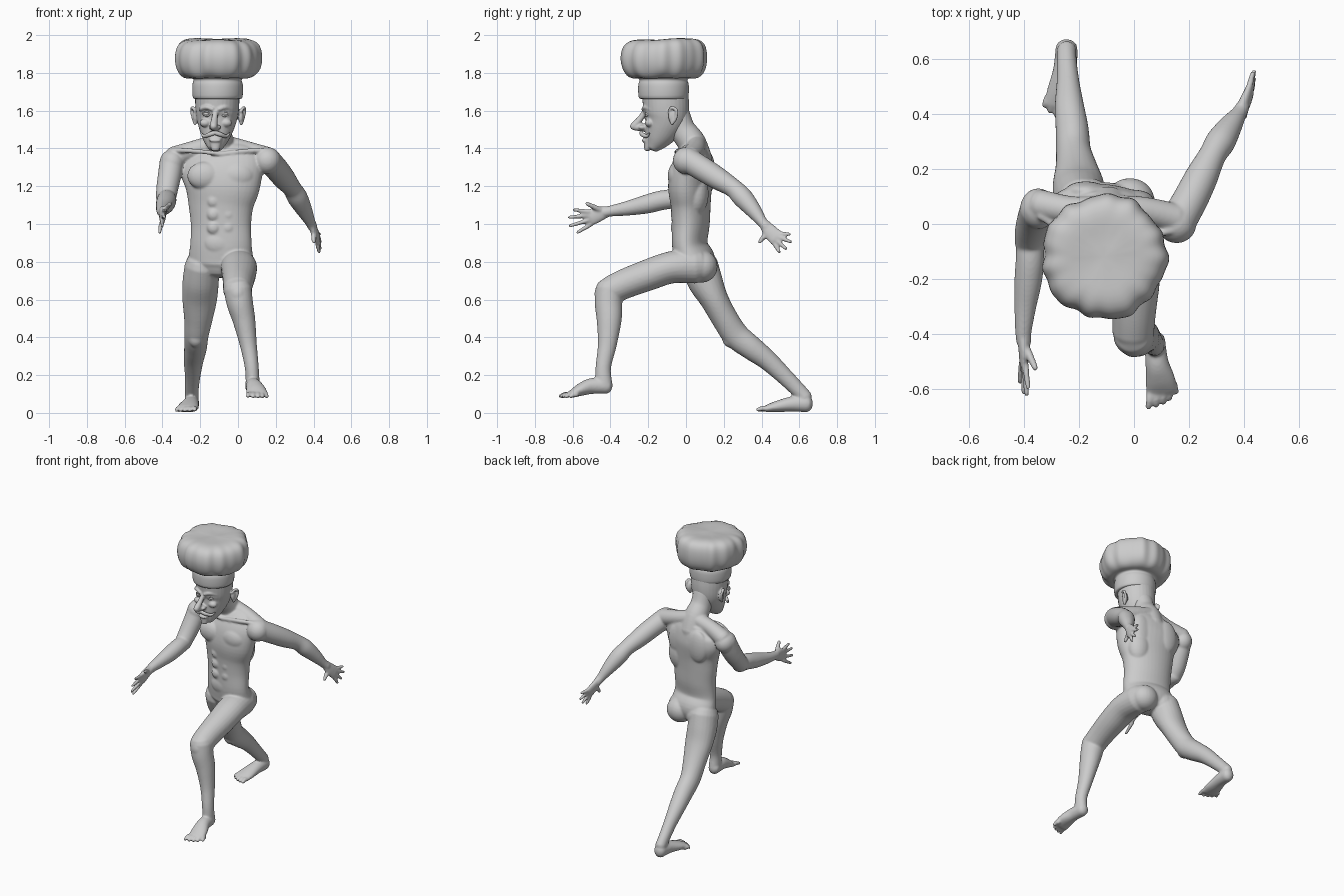
import bpy, bmesh, math
from mathutils import Vector, Matrix

def smooth_path(pts, steps=5):
    """Catmull-Rom through (x, y, z, r1, r2) points."""
    P = [pts[0]] + list(pts) + [pts[-1]]
    out = []
    for i in range(1, len(P) - 2):
        for s in range(steps):
            t = s / steps
            out.append([0.5 * (2*b + (c-a)*t + (2*a-5*b+4*c-d)*t*t + (3*b-a-3*c+d)*t**3)
                        for a, b, c, d in zip(*P[i-1:i+3])])
    out.append(list(pts[-1]))
    return out

def tube(bm, pts, ref=(1, 0, 0), n=24, cap=0.8):
    """Loft of ellipses with rounded ends; r1 lies along ref."""
    pts = [p if len(p) == 5 else (*p, p[3]) for p in pts]
    path = smooth_path(pts)
    rings = []
    for i, p in enumerate(path):
        a, b = path[max(i-1, 0)], path[min(i+1, len(path)-1)]
        t = (Vector(b[:3]) - Vector(a[:3])).normalized()
        c, r = Vector(p[:3]), min(p[3], p[4]) * cap
        offs = [0]
        if i == 0:
            offs = [-80, -60, -30, 0]
        elif i == len(path) - 1:
            offs = [0, 30, 60, 80]
        for o in offs:
            o = math.radians(o)
            rings.append((c + t * r * math.sin(o), t, p[3]*math.cos(o), p[4]*math.cos(o)))
    loops = []
    for c, t, r1, r2 in rings:
        s = Vector(ref)
        s = (s - t * s.dot(t)).normalized()
        u = t.cross(s)
        loops.append([bm.verts.new(c + s*r1*math.cos(k*math.tau/n) + u*r2*math.sin(k*math.tau/n))
                      for k in range(n)])
    for A, B in zip(loops, loops[1:]):
        for k in range(n):
            bm.faces.new((A[k], A[(k+1) % n], B[(k+1) % n], B[k]))
    bm.faces.new(loops[0][::-1])
    bm.faces.new(loops[-1])

def ball(bm, c, r):
    r = (r, r, r) if isinstance(r, (int, float)) else r
    bmesh.ops.create_uvsphere(bm, u_segments=24, v_segments=14, radius=1,
                              matrix=Matrix.Translation(c) @ Matrix.Diagonal((*r, 1)))

def finish(bm, name, voxel=0, iters=0):
    bmesh.ops.recalc_face_normals(bm, faces=bm.faces[:])
    for f in bm.faces:
        f.smooth = True
    me = bpy.data.meshes.new(name)
    bm.to_mesh(me)
    bm.free()
    ob = bpy.data.objects.new(name, me)
    bpy.context.collection.objects.link(ob)
    if voxel:
        m = ob.modifiers.new("fuse", 'REMESH')
        m.mode, m.voxel_size, m.use_smooth_shade = 'VOXEL', voxel, True
        m = ob.modifiers.new("soften", 'SMOOTH')
        m.factor, m.iterations = 0.5, iters
    return ob

def digits(bm, roots, tips, r, lift=(0, 0, 0)):
    for a, b in zip(roots, tips):
        a, b = Vector(a), Vector(b)
        m = (a + b) / 2 + Vector(lift)
        tube(bm, [(*a, r*1.1), (*m, r), (*b, r*0.8)], ref=(0.9, 0.1, 0.3), n=12)

body = bmesh.new()
# torso and neck
tube(body, [(-.09, .05, .76, .15, .09), (-.09, .045, .81, .172, .105), (-.09, .02, .89, .165, .09),
            (-.09, .025, 1.0, .162, .097), (-.09, .025, 1.1, .175, .102), (-.083, .022, 1.2, .203, .112),
            (-.085, .035, 1.29, .222, .108), (-.09, .05, 1.36, .2, .085), (-.095, .06, 1.40, .13, .06)],
     ref=(1, -.2, 0), n=40, cap=.5)
tube(body, [(-.095, .06, 1.34, .08), (-.1, .03, 1.43, .078, .075), (-.105, -.02, 1.5, .068, .07),
            (-.108, -.05, 1.58, .07)])
# trapezius, collar bones, chest, shoulder blades, spine hollow edges
for sx, sy, px in ((.15, .02, -.005), (-.34, .07, -.175)):
    tube(body, [(-.1, .055, 1.43, .05), ((sx-.1)/2, .05, 1.395, .05), (sx, sy, 1.355, .055)])
    tube(body, [(-.09, -.045, 1.37, .012), ((sx-.09)/2, -.045, 1.385, .013), (sx, sy-.04, 1.39, .014)])
    ball(body, (px, -.045 + (.01 if px < -.1 else 0), 1.255), (.094, .052, .075))
    ball(body, (px, .1 + (.02 if px < -.1 else -.01), 1.27), (.075, .035, .11))
    ball(body, (-.088 + (px + .09)*1.05, .05, 1.16), (.085, .07, .12))
# abdominals and buttocks
for z in (.98, 1.05, 1.12):
    for s in (-1, 1):
        ball(body, (-.09 + s*.038, -.055, z), (.036, .026, .036))
ball(body, (-.09, -.035, .9), (.09, .04, .07))
for x in (-.165, -.015):
    ball(body, (x, .085, .775), (.09, .082, .085))

# arms: shoulder, upper arm, forearm, palm
ball(body, (.155, .0, 1.335), (.072, .07, .072))
tube(body, [(.155, .0, 1.345, .066), (.205, .09, 1.29, .064), (.245, .17, 1.24, .06),
            (.285, .25, 1.19, .05), (.315, .30, 1.14, .054), (.35, .355, 1.075, .043),
            (.38, .40, 1.015, .029), (.395, .425, .985, .026)])
tube(body, [(.39, .415, 1.0, .02, .028), (.405, .445, .96, .02, .04), (.42, .48, .925, .016, .044)])
ball(body, (-.348, .055, 1.325), (.066, .075, .07))
tube(body, [(-.35, .055, 1.335, .064), (-.362, .02, 1.26, .062), (-.375, -.025, 1.185, .058),
            (-.382, -.07, 1.13, .052)])
tube(body, [(-.378, -.05, 1.135, .05), (-.378, -.13, 1.125, .052), (-.385, -.21, 1.105, .05),
            (-.395, -.3, 1.085, .04), (-.402, -.39, 1.07, .03), (-.4, -.43, 1.062, .027)])
tube(body, [(-.402, -.41, 1.068, .02, .028), (-.4, -.455, 1.055, .02, .04), (-.4, -.505, 1.035, .016, .044)])
# fingers and thumbs
digits(body, [(.418, .495, .95), (.425, .495, .93), (.425, .485, .908), (.42, .47, .893)],
       [(.432, .55, .945), (.436, .555, .905), (.436, .53, .868), (.43, .495, .85)], .0115)
digits(body, [(.4, .43, .955)], [(.402, .39, .905)], .014)
digits(body, [(-.395, -.51, 1.065), (-.398, -.52, 1.045), (-.402, -.515, 1.02), (-.407, -.5, 1.0)],
       [(-.385, -.595, 1.075), (-.39, -.62, 1.035), (-.4, -.615, .99), (-.415, -.575, .955)], .0115)
digits(body, [(-.39, -.455, 1.075)], [(-.358, -.525, 1.108)], .014)

# front leg
tube(body, [(.0, .05, .78, .09, .095), (.005, -.08, .77, .096, .085), (.005, -.2, .73, .09, .083),
            (.0, -.32, .685, .08, .079), (-.003, -.395, .65, .076, .076)])
tube(body, [(-.002, -.405, .655, .074, .074), (.01, -.41, .58, .07, .073), (.032, -.407, .49, .06, .066),
            (.055, -.417, .36, .045, .05), (.073, -.438, .24, .037, .041), (.078, -.435, .15, .037, .046)])
ball(body, (0, -.44, .63), (.048, .045, .055))
tube(body, [(.075, -.42, .143, .038, .042), (.083, -.5, .142, .042, .042),
            (.095, -.56, .122, .053, .033), (.1, -.605, .1, .058, .021)])
# back leg
tube(body, [(-.19, .07, .78, .092, .1), (-.198, .105, .69, .096, .092), (-.203, .15, .6, .092, .075),
            (-.21, .205, .5, .076, .07), (-.22, .265, .41, .064, .07), (-.225, .345, .345, .06, .064),
            (-.235, .43, .28, .053, .054), (-.24, .52, .195, .041, .045), (-.245, .6, .115, .036, .04),
            (-.245, .63, .08, .036, .04)])
ball(body, (-.222, .235, .4), (.045, .045, .055))
tube(body, [(-.245, .64, .05, .04, .046), (-.25, .56, .047, .044, .04),
            (-.262, .48, .033, .055, .03), (-.27, .43, .023, .058, .02)])
# toes
digits(body, [(.06, -.61, .098), (.083, -.61, .098), (.104, -.605, .098), (.124, -.595, .096), (.143, -.58, .096)],
       [(.052, -.667, .088), (.08, -.66, .086), (.106, -.65, .086), (.13, -.635, .086), (.153, -.612, .086)],
       .0135, (0, 0, .006))
digits(body, [(-.23, .43, .02), (-.253, .43, .02), (-.274, .435, .019), (-.294, .445, .018), (-.312, .46, .018)],
       [(-.228, .378, .016), (-.256, .385, .014), (-.282, .395, .014), (-.306, .41, .014), (-.326, .43, .014)],
       .0135, (0, 0, .006))
finish(body, "body", .006, 8)

# head: skull and jaw, nose, brows, cheeks, lips, goatee, ears
head = bmesh.new()
tube(head, [(-.12, -.178, 1.405, .04, .036), (-.118, -.155, 1.445, .066, .066), (-.115, -.128, 1.5, .09, .095),
            (-.112, -.107, 1.56, .108, .115), (-.11, -.105, 1.62, .116, .122), (-.11, -.112, 1.7, .118, .122)],
     n=32, cap=.4)
tube(head, [(-.118, -.215, 1.6, .014), (-.124, -.24, 1.56, .016), (-.129, -.272, 1.522, .02), (-.13, -.282, 1.516, .018)])
tube(head, [(-.121, -.215, 1.51, .022), (-.129, -.272, 1.514, .019)])
tube(head, [(-.119, -.205, 1.455, .036, .02), (-.12, -.205, 1.395, .022, .016)], cap=.6)
ball(head, (-.121, -.222, 1.442), (.032, .012, .009))
for s in (-1, 1):
    x = -.118 + s*.048
    ball(head, (-.123 + s*.018, -.232, 1.512), (.014, .02, .012))
    tube(head, [(-.118 + s*.016, -.225, 1.607, .011), (x, -.215, 1.618, .012), (x + s*.035, -.185, 1.607, .01)])
    ball(head, (x + s*.008, -.193, 1.535), (.03, .024, .022))
    # ears
    ex = -.105 + s*.12
    ball(head, (ex, -.072, 1.572), (.014, .022, .04))
    tube(head, [(ex, -.09, 1.595, .008), (ex + s*.014, -.075, 1.616, .009), (ex + s*.02, -.05, 1.6, .009),
                (ex + s*.012, -.055, 1.56, .009), (ex + s*.002, -.075, 1.532, .01)], n=12)
finish(head, "head", .005, 4)

# eyes with lids
eyes = bmesh.new()
for s in (-1, 1):
    x = -.118 + s*.048
    ball(eyes, (x, -.196, 1.583), (.02, .02, .014))
    for dz in (.012, -.012):
        tube(eyes, [(x - .022, -.2 - s*.006, 1.583, .004), (x, -.213, 1.583 + dz, .005),
                    (x + .022, -.2 + s*.006, 1.583, .004)], ref=(0, 0, 1), n=10)
finish(eyes, "eyes")

# moustache
tache = bmesh.new()
for s in (-1, 1):
    tube(tache, [(-.122, -.238, 1.484, .012, .009), (-.122 + s*.03, -.232, 1.474, .012, .01),
                 (-.121 + s*.058, -.208, 1.465, .009), (-.12 + s*.075, -.195, 1.48, .004)], ref=(0, 0, 1), n=12)
finish(tache, "moustache")

# hat: lathed profile with soft pleats and a dented crown
hat = bmesh.new()
profile = [(.112, 1.665), (.128, 1.66), (.134, 1.675), (.135, 1.735), (.131, 1.75), (.126, 1.758), (.13, 1.775),
           (.165, 1.768), (.198, 1.785), (.219, 1.82), (.228, 1.865), (.226, 1.91), (.214, 1.95),
           (.185, 1.973), (.14, 1.98), (.09, 1.976), (.045, 1.975)]
N, loops = 96, []
for i, (r, z) in enumerate(profile):
    puff = max(0, min(1, (i - 6) / 3)) * min(1, r / .2)
    ring = []
    for k in range(N):
        a = k * math.tau / N
        w = puff * (.004*math.cos(11*a + 1) + .005*math.cos(5*a) + .003*math.cos(17*a))
        x, y = (r + w)*math.cos(a), (r + w)*math.sin(a)
        dz = puff * (.004*math.sin(3*a) + (.05*y if z > 1.9 else 0) + (.006*math.cos(7*a) if z < 1.8 else 0))
        ring.append(hat.verts.new((-.108 + x, -.119 + y, z + dz)))
    loops.append(ring)
for A, B in zip(loops, loops[1:]):
    for k in range(N):
        hat.faces.new((A[k], A[(k+1) % N], B[(k+1) % N], B[k]))
hat.faces.new(loops[0][::-1])
hat.faces.new(loops[-1])
ob = finish(hat, "chef_hat")
m = ob.modifiers.new("round", 'SUBSURF')
m.levels = m.render_levels = 1
